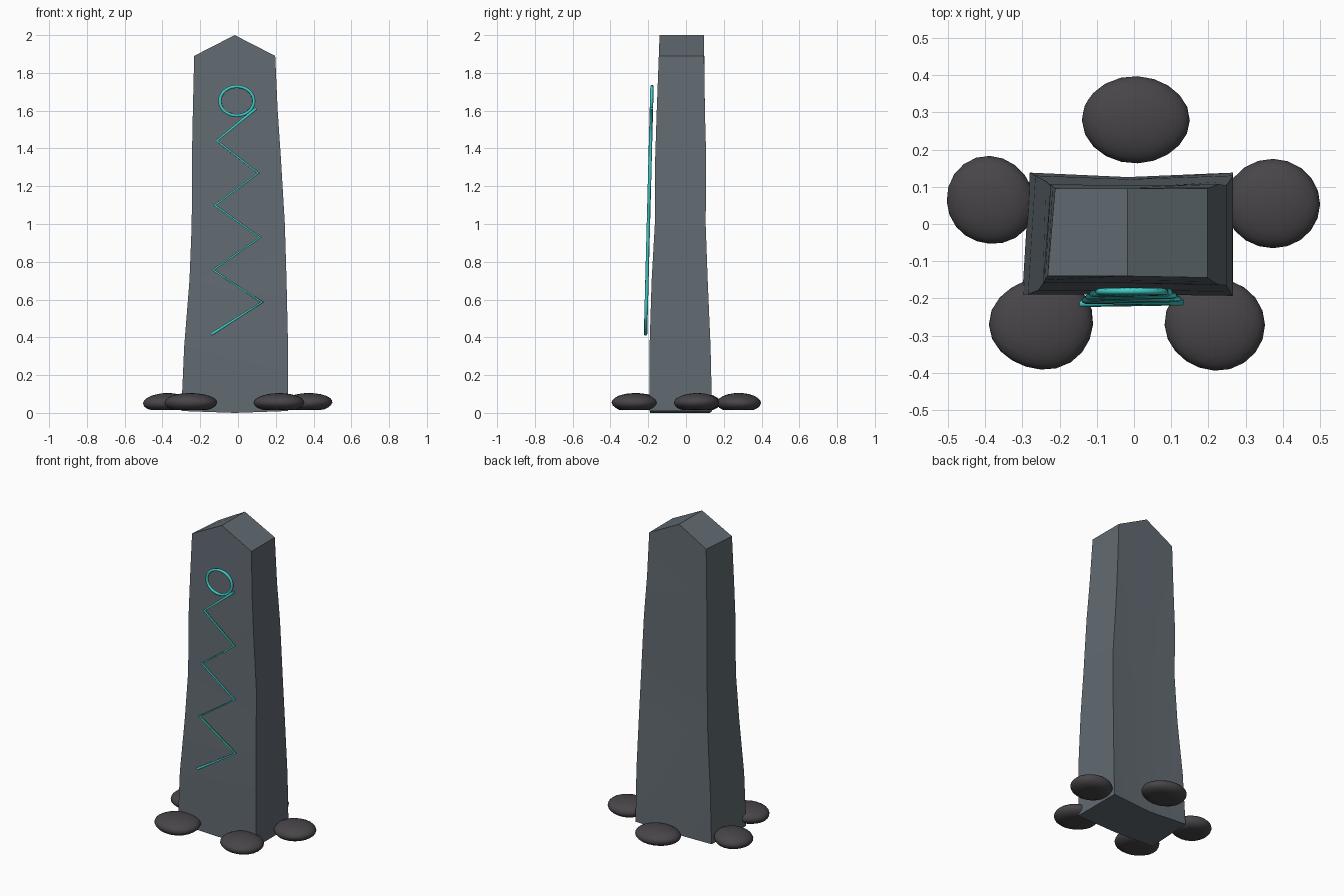
import bpy, bmesh, math, random
from mathutils import Vector

random.seed(4)
cube = bpy.data.objects.get("Cube")
if cube:
    bpy.data.objects.remove(cube, do_unlink=True)


def material(name, rgb):
    mat = bpy.data.materials.new(name)
    mat.use_nodes = True
    mat.diffuse_color = (*rgb, 1)
    mat.node_tree.nodes["Principled BSDF"].inputs["Base Color"].default_value = (*rgb, 1)
    return mat


stone = material("blue grey stone", (0.12, 0.145, 0.165))
dark_stone = material("dark stone", (0.065, 0.06, 0.065))
teal = material("glowing teal", (0.05, 0.6, 0.56))


def finish(bm, name, mat, angle):
    bmesh.ops.recalc_face_normals(bm, faces=bm.faces)
    mesh = bpy.data.meshes.new(name)
    bm.to_mesh(mesh)
    bm.free()
    mesh.materials.append(mat)
    obj = bpy.data.objects.new(name, mesh)
    bpy.context.collection.objects.link(obj)
    bpy.ops.object.select_all(action="DESELECT")
    obj.select_set(True)
    bpy.context.view_layer.objects.active = obj
    bpy.ops.object.shade_smooth_by_angle(angle=math.radians(angle))
    return obj


# Standing stone: rings of six points, bent slightly inward along the back
# each level: height, left x, right x, front y, back y
levels = [
    (0.01, -0.30, 0.266, -0.193, 0.138),
    (0.35, -0.285, 0.265, -0.193, 0.130),
    (0.70, -0.257, 0.257, -0.182, 0.115),
    (1.00, -0.245, 0.248, -0.165, 0.104),
    (1.35, -0.244, 0.227, -0.163, 0.107),
    (1.60, -0.239, 0.210, -0.155, 0.100),
    (1.89, -0.232, 0.197, -0.144, 0.096),
]
bm = bmesh.new()
rings = []
for i, (z, x0, x1, front, back) in enumerate(levels):
    mid = (x0 + x1) / 2
    mid_z = 2.0 if i == len(levels) - 1 else max(z - 0.01, 0)
    dent = 0.012 * (1 - z / 2)
    points = [(x0, front + 0.004, z), (mid, front + 0.004, mid_z), (x1, front, z),
              (x1, back, z), (mid, back - dent, mid_z), (x0 + 0.02, back, z)]
    rings.append([bm.verts.new(p) for p in points])
for low, high in zip(rings, rings[1:]):
    for k in range(6):
        n = (k + 1) % 6
        bm.faces.new((low[k], low[n], high[n], high[k]))
for ring in (rings[0], rings[-1]):
    a, b, c, d, e, f = ring
    bm.faces.new((a, b, e, f))
    bm.faces.new((b, c, d, e))
finish(bm, "standing_stone", stone, 30)

# Boulders: uneven flattened pebbles fitted to their footprints
boulders = {
    "back_boulder": (0.005, 0.28, 0.145, 0.117),
    "right_boulder": (-0.385, 0.065, 0.118, 0.118),
    "left_boulder": (0.372, 0.055, 0.128, 0.12),
    "front_right_boulder": (-0.25, -0.267, 0.14, 0.124),
    "front_left_boulder": (0.217, -0.27, 0.135, 0.124),
}
for name, (x, y, rx, ry) in boulders.items():
    bm = bmesh.new()
    bmesh.ops.create_icosphere(bm, subdivisions=3, radius=1)
    lumps = [(Vector([random.uniform(-1, 1) for _ in range(3)]).normalized(),
              random.uniform(-0.10, 0.10)) for _ in range(6)]
    for v in bm.verts:
        direction = v.co.normalized()
        v.co *= 1 + sum(h * max(0, direction.dot(d)) ** 3 for d, h in lumps)
        v.co.z = max(v.co.z, -0.75)
    lows = [min(v.co[a] for v in bm.verts) for a in range(3)]
    highs = [max(v.co[a] for v in bm.verts) for a in range(3)]
    centre, size = (x, y, 0.06), (rx, ry, 0.045)
    for v in bm.verts:
        for a in range(3):
            t = 2 * (v.co[a] - lows[a]) / (highs[a] - lows[a]) - 1
            v.co[a] = centre[a] + size[a] * t
    finish(bm, name, dark_stone, 40)


# Carved sign: a zigzag tube below an oval ring, leaning with the front face
def tube(name, points, cyclic):
    curve = bpy.data.curves.new(name, "CURVE")
    curve.dimensions = "3D"
    curve.bevel_depth = 0.009
    curve.bevel_resolution = 1
    curve.use_fill_caps = True
    spline = curve.splines.new("POLY")
    spline.points.add(len(points) - 1)
    for p, (x, z) in zip(spline.points, points):
        p.co = (x, -0.225 + 0.026 * z, z, 1)
    spline.use_cyclic_u = cyclic
    curve.materials.append(teal)
    obj = bpy.data.objects.new(name, curve)
    bpy.context.collection.objects.link(obj)


zigzag = []
for i in range(8):
    half = 0.137 - 0.005 * i
    zigzag.append((-0.005 + (half if i % 2 else -half), 0.415 + 0.171 * i))
tube("zigzag_rune", zigzag, False)
angles = [math.tau * i / 32 for i in range(32)]
tube("ring_rune", [(-0.006 + 0.09 * math.cos(a), 1.651 + 0.077 * math.sin(a)) for a in angles], True)
